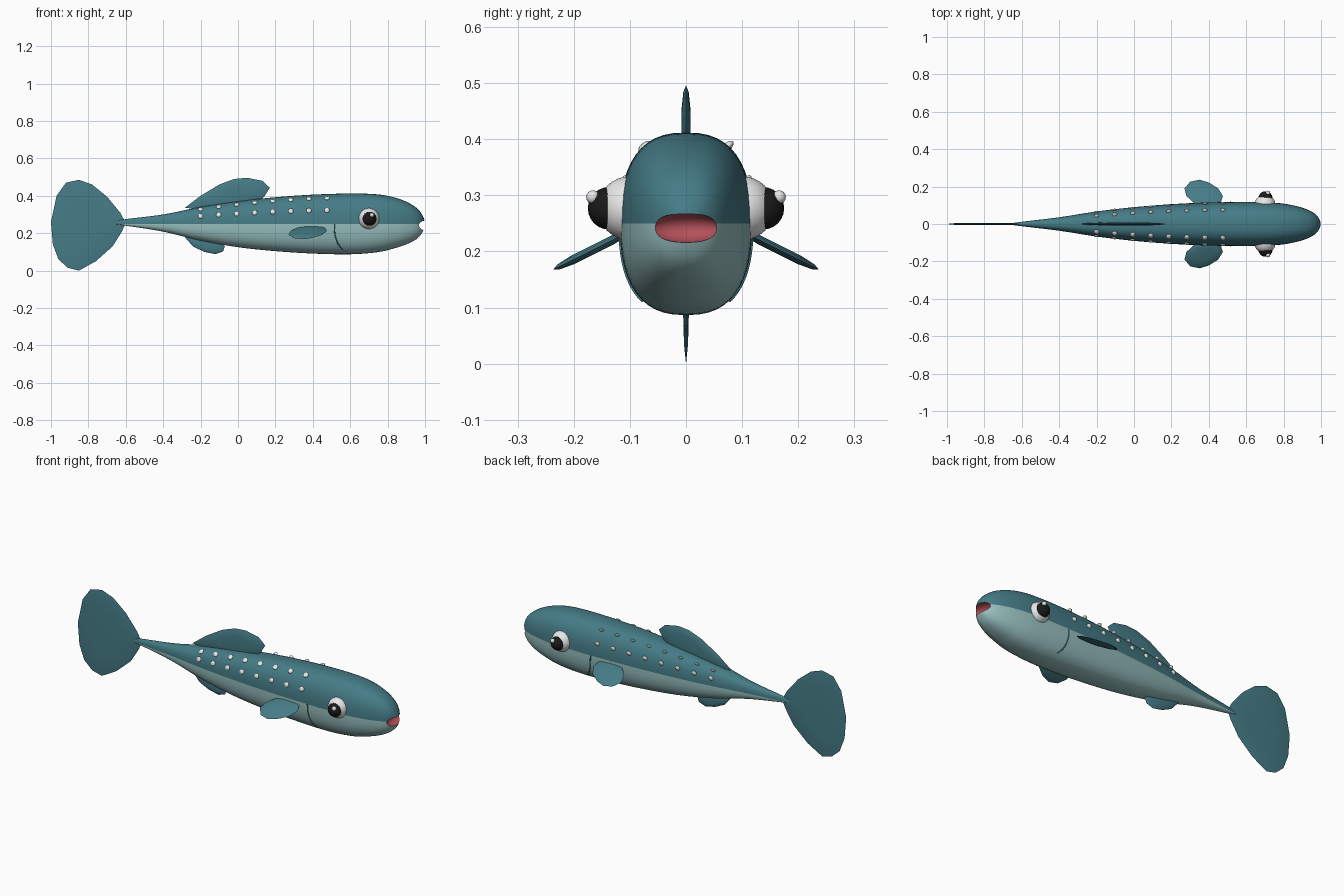
import bpy, bmesh
from math import sin, cos, pi, radians
from mathutils import Vector

scene = bpy.context.scene
if "Cube" in scene.objects:
    bpy.data.objects.remove(scene.objects["Cube"], do_unlink=True)


def material(name, r, g, b):
    m = bpy.data.materials.new(name)
    m.use_nodes = True
    m.diffuse_color = (r, g, b, 1)
    m.node_tree.nodes["Principled BSDF"].inputs["Base Color"].default_value = (r, g, b, 1)
    return m


teal = material("teal skin", .06, .2, .24)
belly = material("pale belly", .31, .52, .52)
red = material("mouth red", .45, .08, .1)
white = material("white", .8, .8, .8)
black = material("black", .01, .01, .01)


def finish(obj, angle=40):
    bpy.ops.object.select_all(action='DESELECT')
    obj.select_set(True)
    bpy.context.view_layer.objects.active = obj
    bpy.ops.object.shade_smooth_by_angle(angle=radians(angle))
    return obj


def mesh_object(name, bm, *mats):
    bmesh.ops.recalc_face_normals(bm, faces=bm.faces)
    mesh = bpy.data.meshes.new(name)
    bm.to_mesh(mesh)
    bm.free()
    for m in mats:
        mesh.materials.append(m)
    obj = bpy.data.objects.new(name, mesh)
    scene.collection.objects.link(obj)
    return finish(obj)


def ball(name, centre, radius, mat, scale=(1, 1, 1), normal=None, segments=24):
    bm = bmesh.new()
    bmesh.ops.create_uvsphere(bm, u_segments=segments, v_segments=segments // 2, radius=radius)
    obj = mesh_object(name, bm, mat)
    obj.location, obj.scale = centre, scale
    if normal:
        obj.rotation_euler = Vector(normal).to_track_quat('Z', 'Y').to_euler()
    return obj


# Body stations: x, height above midline, depth below midline, half width
MID = .25
stations = [Vector(s) for s in (
    (-.65, .012, .003, .005), (-.6, .025, .01, .012), (-.4, .05, .042, .036),
    (-.2, .09, .09, .067), (0, .12, .125, .09), (.2, .142, .146, .106),
    (.4, .156, .159, .115), (.6, .162, .163, .118), (.75, .157, .151, .114),
    (.85, .137, .127, .1), (.92, .108, .101, .08), (.965, .075, .073, .057),
    (.99, .037, .037, .029), (1, 0, 0, 0))]


def spline(points, steps):
    tip = points[-2] * -1
    tip[0] = points[-2][0]
    p = [points[0]] + points + [tip]
    out = []
    for a, b, c, d in zip(p, p[1:], p[2:], p[3:]):
        for k in range(steps):
            t = k / steps
            out.append(.5 * (2 * b + (c - a) * t + (2 * a - 5 * b + 4 * c - d) * t ** 2
                             + (3 * b - a - 3 * c + d) * t ** 3))
    return out + [points[-1]]


rings = spline(stations, 6)


def section(ring, a):
    """Point on the rounded cross-section; angle 0 is the midline on +y."""
    x, up, down, wide = ring
    power = lambda v: abs(v) ** .8 * (1 if v > 0 else -1)
    return Vector((x, wide * power(cos(a)), MID + (up if sin(a) > 0 else down) * power(sin(a))))


def on_body(x, a):
    for r, q in zip(rings, rings[1:]):
        if r[0] <= x <= q[0]:
            return section(r.lerp(q, (x - r[0]) / (q[0] - r[0])), a)


# Body, split into back and belly along the midline
SIDES = 48
bm = bmesh.new()
loops = [[bm.verts.new(section(r, 2 * pi * i / SIDES)) for i in range(SIDES)] for r in rings[:-1]]
nose = bm.verts.new((1, 0, MID))
for i in range(SIDES):
    j = (i + 1) % SIDES
    under = int(i >= SIDES // 2)
    for p, q in zip(loops, loops[1:]):
        bm.faces.new((p[i], q[i], q[j], p[j])).material_index = under
    bm.faces.new((loops[-1][i], nose, loops[-1][j])).material_index = under
bm.faces.new(loops[0])
body = mesh_object("body", bm, teal, belly, red)

# Mouth hollow
cutter = ball("mouth_cutter", (.987, 0, .242), 1, teal, (.035, .066, .026), segments=32)
cutter.hide_render = True
for m in (belly, red):
    cutter.data.materials.append(m)
for f in cutter.data.polygons:
    f.material_index = 2
cut = body.modifiers.new("mouth", 'BOOLEAN')
cut.operation, cut.object, cut.solver = 'DIFFERENCE', cutter, 'EXACT'
bpy.context.view_layer.objects.active = body
bpy.ops.object.modifier_apply(modifier="mouth")
bpy.data.objects.remove(cutter, do_unlink=True)
finish(body)


# Fins: thin lens-shaped plates
def fin(name, outline, place, normal, thick=.008):
    pts = [Vector(place(u, v)) for u, v in outline]
    centre = sum(pts, Vector()) / len(pts)
    normal = Vector(normal).normalized()
    bm = bmesh.new()
    rim = [bm.verts.new(p) for p in pts]
    n = len(pts)
    for side in (1, -1):
        previous = rim
        for scale, t in ((.86, .6), (.5, 1)):
            ring = [bm.verts.new(centre.lerp(p, scale) + normal * side * t * thick) for p in pts]
            for i in range(n):
                j = (i + 1) % n
                bm.faces.new((previous[i], previous[j], ring[j], ring[i]))
            previous = ring
        bm.faces.new(previous)
    return mesh_object(name, bm, teal)


upright = lambda x, z: (x, 0, z)
fin("tail_fin", ((-.6, .255), (-.63, .31), (-.7, .395), (-.78, .46), (-.85, .485), (-.92, .47),
                 (-.97, .4), (-1, .26), (-.99, .14), (-.96, .06), (-.91, .015), (-.85, 0),
                 (-.76, .05), (-.67, .13), (-.62, .21)), upright, (0, 1, 0), .006)
fin("dorsal_fin", ((-.285, .335), (-.2, .4), (-.1, .46), (-.02, .49), (.05, .496), (.13, .48),
                   (.17, .443), (.14, .395), (.1, .36), (0, .34), (-.15, .325)), upright, (0, 1, 0))
fin("anal_fin", ((-.29, .185), (-.24, .128), (-.18, .1), (-.12, .088), (-.08, .102),
                 (-.07, .13), (-.09, .16), (-.18, .18)), upright, (0, 1, 0))

for s, side in ((1, "left"), (-1, "right")):
    # Side fin, sloping down and outwards
    fin(side + "_side_fin", ((.46, .1), (.475, .15), (.45, .19), (.4, .222), (.35, .237), (.3, .226),
                             (.27, .19), (.28, .15), (.32, .112), (.38, .095)),
        lambda x, y: (x, s * y, .226 - (y - .12) * .5), (0, s * .45, .9))

    # Eye
    ball(side + "_eye", (.7, s * .1, .277), .057, white, segments=32)
    ball(side + "_pupil", (.703, s * .137, .277), .038, black)
    ball(side + "_eye_glint", (.716, s * .166, .297), .012, white, segments=16)

    # Raised spots in two rows
    for row, angle in (("lower", radians(22)), ("upper", radians(56))):
        for k in range(8):
            x = -.2 + k * .0965
            p = on_body(x, angle)
            along = on_body(x + .01, angle) - p
            around = on_body(x, angle + .05) - p
            out = along.cross(around)
            out *= 1 if out.y > 0 else -1
            p.y *= s
            out.y *= s
            ball(f"{side}_{row}_spot_{k + 1}", p, .014, white, (1, 1, .5), out, 12)

    # Gill line
    curve = bpy.data.curves.new(side + "_gill_line", 'CURVE')
    curve.dimensions = '3D'
    curve.bevel_depth = .003
    path = curve.splines.new('POLY')
    path.points.add(15)
    for k, point in enumerate(path.points):
        t = k / 15
        p = on_body(.515 + .045 * t * t, -radians(54) * t)
        point.co = (p.x, p.y * s, p.z, 1)
    curve.materials.append(teal)
    gill = bpy.data.objects.new(side + "_gill_line", curve)
    scene.collection.objects.link(gill)
    bpy.ops.object.select_all(action='DESELECT')
    gill.select_set(True)
    bpy.context.view_layer.objects.active = gill
    bpy.ops.object.convert(target='MESH')
    finish(gill)
